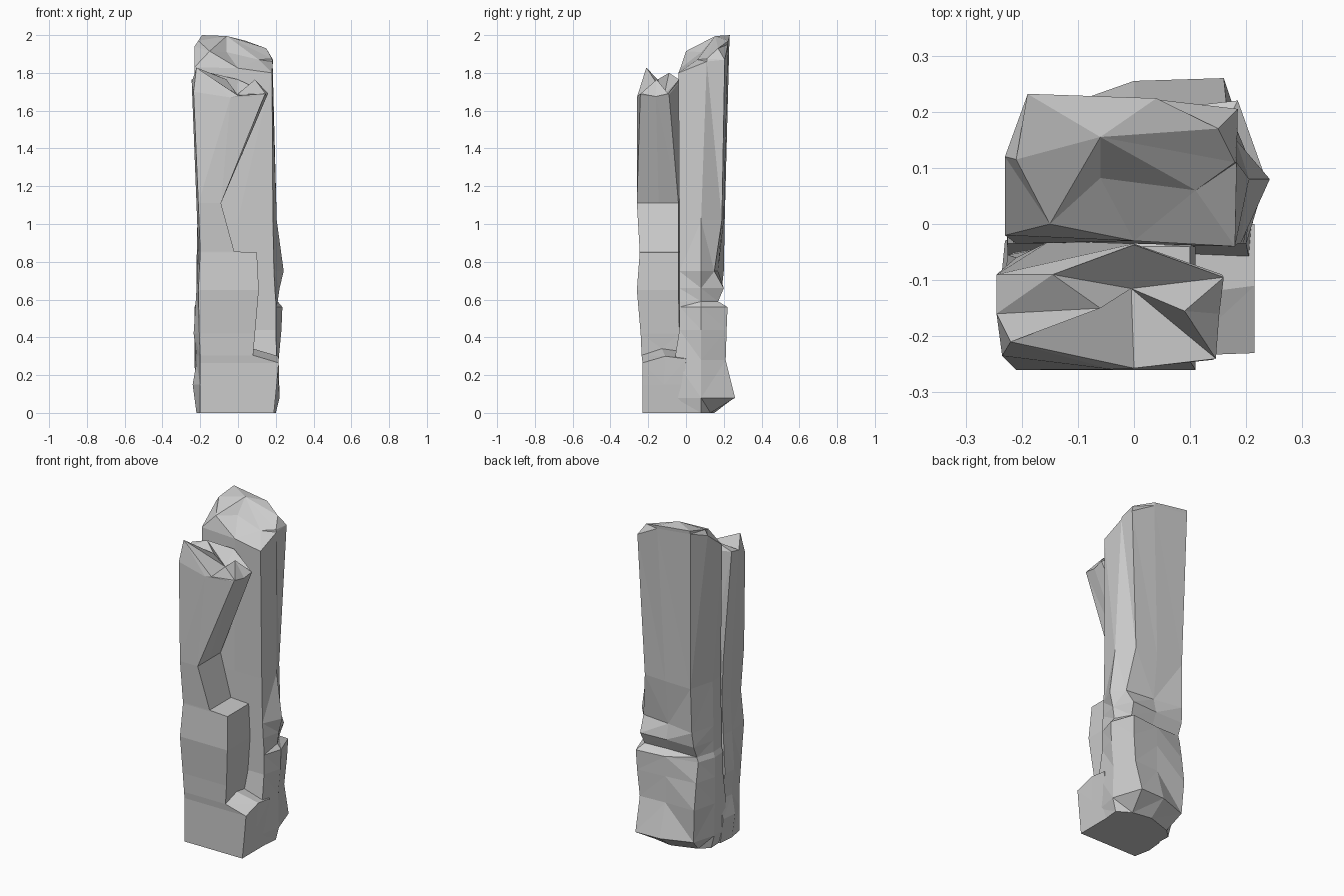
import bpy, bmesh


def loft(name, rings, crown):
    """Skin closed rings, cap the foot flat and fan the top to a crown point."""
    bm = bmesh.new()
    loops = [[bm.verts.new(p) for p in ring] for ring in rings]
    n = len(loops[0])
    for a, b in zip(loops, loops[1:]):
        for i in range(n):
            j = (i + 1) % n
            bm.faces.new((a[i], a[j], b[j], b[i]))
    bm.faces.new(loops[0][::-1])
    tip = bm.verts.new(crown)
    for i in range(n):
        bm.faces.new((loops[-1][i], loops[-1][(i + 1) % n], tip))
    bmesh.ops.triangulate(bm, faces=bm.faces)
    bmesh.ops.recalc_face_normals(bm, faces=bm.faces)
    me = bpy.data.meshes.new(name)
    bm.to_mesh(me)
    bm.free()
    ob = bpy.data.objects.new(name, me)
    bpy.context.collection.objects.link(ob)
    return ob


# tall rear slab: z, left x, right x, front-right x, left / middle / right back y, chamfer
rear_rows = [
    (0.00, -.20, .20, .185, .10, .15, .13, .08),
    (0.08, -.22, .22, .195, .19, .255, .26, .06),
    (0.28, -.225, .215, .205, .20, .20, .21, .05),
    (0.44, -.225, .23, .20, .18, .20, .215, .05),
    (0.56, -.225, .235, .20, .16, .20, .22, .05),
    (0.59, -.215, .21, .20, .16, .16, .17, .05),
    (0.66, -.215, .22, .195, .19, .19, .20, .05),
    (0.75, -.215, .242, .19, .20, .17, .15, .06),
    (1.02, -.21, .205, .185, .205, .20, .19, .06),
]
rear_rings = []
for z, xl, xr, xf, yl, ym, yr, c in rear_rows:
    front = -.035 if z > 0.3 else -.06
    rear_rings.append([
        (xl, front, z), (0, front, z), (xf, front, z),
        (xr, .08, z), (xr - c, yr, z), (0, ym, z),
        (xl + c * .6, yl, z), (xl - .005, .05, z)])
# bevelled crown: shoulder line then the crest
rear_rings.append([
    (-.23, -.02, 1.83), (0, -.03, 1.825), (.18, -.04, 1.80), (.183, .11, 1.86),
    (.185, .205, 1.87), (.04, .222, 1.95), (-.19, .23, 1.98), (-.23, .12, 1.94)])
rear_rings.append([
    (-.15, 0, 1.915), (-.06, .082, 1.91), (.11, .06, 1.87), (.18, .11, 1.875),
    (.15, .17, 1.93), (.04, .224, 1.97), (-.19, .232, 2.0), (-.21, .115, 1.97)])
rear = loft("rear_slab", rear_rings, (-.06, .155, 1.995))

# notched front slab: z, left edge x, front-left x, right x, front y, back y
front_rows = [
    (0.00, -.22, -.20, .19, -.23, .00),
    (0.15, -.24, -.20, .205, -.23, .00),
    (0.265, -.22, -.20, .215, -.23, .01),
    (0.305, -.22, -.20, .08, -.235, -.02),
    (0.42, -.235, -.205, .09, -.24, -.025),
    (0.65, -.22, -.21, .11, -.26, -.03),
    (0.848, -.21, -.20, .10, -.245, -.03),
    (0.855, -.21, -.20, -.02, -.245, -.03),
    (1.11, -.22, -.21, -.09, -.26, -.03),
]
front_rings = []
for z, xe, xl, xr, yf, yb in front_rows:
    lift = .035 if 0.25 < z < 0.31 else 0
    mid = (xl + xr) / 2 if z > 0.3 else 0
    front_rings.append([
        (xl, yf, z), (mid, yf, z), (xr, yf, z),
        (xr, (yf + yb) / 2, z + lift), (xr, yb - .01, z + lift * .6),
        (mid, yb, z), (xe + .01, yb - .03, z), (xe, -.13, z)])
# jagged broken top
front_rings.append([
    (-.235, -.235, 1.70), (-.04, -.259, 1.67), (.14, -.242, 1.68),
    (.152, -.16, 1.675), (.157, -.09, 1.685), (0, -.035, 1.75),
    (-.245, -.09, 1.765), (-.245, -.16, 1.75)])
front_rings.append([
    (-.22, -.21, 1.828), (0, -.257, 1.68), (.146, -.24, 1.69),
    (.09, -.155, 1.765), (.16, -.095, 1.69), (0, -.037, 1.765),
    (-.145, -.09, 1.80), (-.06, -.15, 1.765)])
front = loft("front_slab", front_rings, (-.005, -.115, 1.685))

# fuse both slabs into one broken pillar
mod = rear.modifiers.new("fuse", 'BOOLEAN')
mod.operation = 'UNION'
mod.solver = 'EXACT'
mod.object = front
bpy.context.view_layer.objects.active = rear
bpy.ops.object.modifier_apply(modifier="fuse")
bpy.data.objects.remove(front)
rear.name = "stone_pillar"
